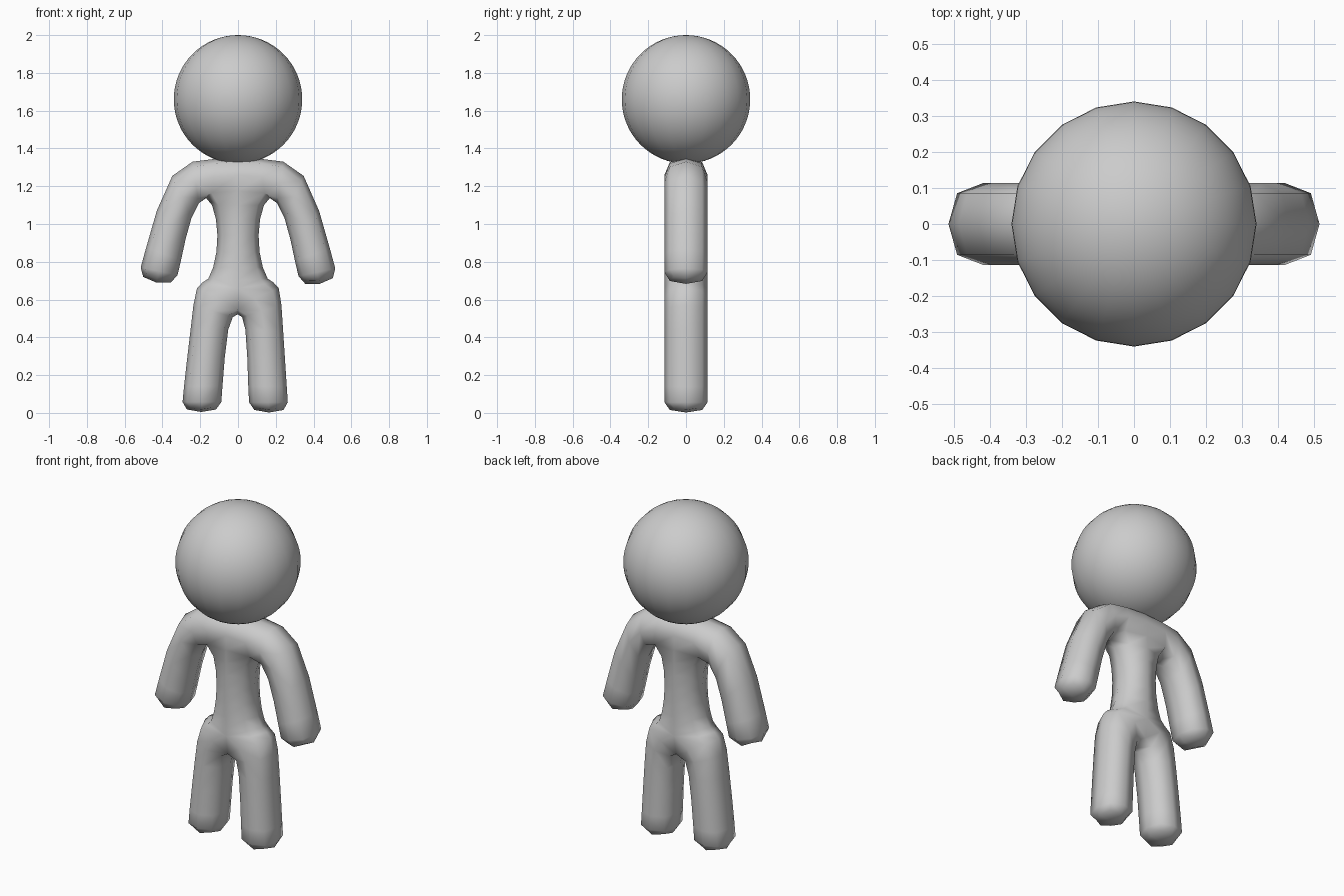
import bpy, bmesh
from mathutils import Vector

if "Cube" in bpy.data.objects:
    bpy.data.objects.remove(bpy.data.objects["Cube"])

DEPTH = 0.114  # half thickness of the body

# Left half of the flat body cage, as (x, z)
left = {
    "toe_out": (-0.297, 0.005), "toe_in": (-0.092, 0.005),
    "ankle_out": (-0.29, 0.11), "ankle_in": (-0.085, 0.11),
    "knee_out": (-0.25, 0.45), "knee_in": (-0.055, 0.48),
    "hip": (-0.222, 0.69), "pelvis": (-0.155, 0.69),
    "waist": (-0.108, 0.85), "rib": (-0.11, 1.03), "armpit": (-0.165, 1.17),
    "neck": (-0.12, 1.35), "shoulder": (-0.36, 1.31), "bicep": (-0.25, 1.05),
    "wrist_out": (-0.50, 0.83), "wrist_in": (-0.305, 0.79),
    "hand_out": (-0.53, 0.71), "hand_in": (-0.335, 0.67),
}
# The right foot and hand sit slightly differently
nudge = {"toe": (-0.03, -0.003), "ankle": (-0.03, 0), "knee": (-0.012, 0),
         "hand": (0, -0.007), "wrist": (0, -0.004)}

# Panels repeated on each side
limb_panels = [
    "toe_out toe_in ankle_in ankle_out", "ankle_out ankle_in knee_in knee_out",
    "knee_out knee_in crotch hip", "shoulder bicep armpit neck",
    "wrist_out wrist_in bicep shoulder", "hand_out hand_in wrist_in wrist_out",
]
# Torso cross lines, from the pelvis up
torso_lines = ["pelvis", "waist", "rib", "armpit", "neck"]

points = {"crotch": (0, 0.535)}
for name, (x, z) in left.items():
    dx, dz = nudge.get(name.split("_")[0], (0, 0))
    points["L_" + name] = (x, z)
    points["R_" + name] = (-x + dx, z + dz)

panels = []
for side in ("L_", "R_"):
    for p in limb_panels:
        panels.append([n if n == "crotch" else side + n for n in p.split()])
panels.append(["L_hip", "crotch", "R_hip", "R_pelvis", "L_pelvis"])
for a, b in zip(torso_lines, torso_lines[1:]):
    panels.append(["L_" + a, "R_" + a, "R_" + b, "L_" + b])

# Body: front and back panels joined by side walls, then rounded
bm = bmesh.new()
front = {n: bm.verts.new((x, -DEPTH, z)) for n, (x, z) in points.items()}
back = {n: bm.verts.new((x, DEPTH, z)) for n, (x, z) in points.items()}
edge_use = {}
for p in panels:
    bm.faces.new([front[n] for n in p])
    bm.faces.new([back[n] for n in reversed(p)])
    for a, b in zip(p, p[1:] + p[:1]):
        edge_use.setdefault(frozenset((a, b)), []).append((a, b))
for uses in edge_use.values():
    if len(uses) == 1:
        a, b = uses[0]
        bm.faces.new((front[b], front[a], back[a], back[b]))
bmesh.ops.recalc_face_normals(bm, faces=bm.faces[:])
for f in bm.faces:
    f.smooth = True
mesh = bpy.data.meshes.new("body")
bm.to_mesh(mesh)
bm.free()
body = bpy.data.objects.new("body", mesh)
bpy.context.collection.objects.link(body)
sub = body.modifiers.new("round", "SUBSURF")
sub.levels = sub.render_levels = 1
sub.use_limit_surface = False

# Head
bpy.ops.mesh.primitive_uv_sphere_add(segments=20, ring_count=32, radius=0.34,
                                     location=(0, 0, 1.66), rotation=(0, 0, 0))
head = bpy.context.object
head.name = "head"
bpy.ops.object.shade_smooth()
